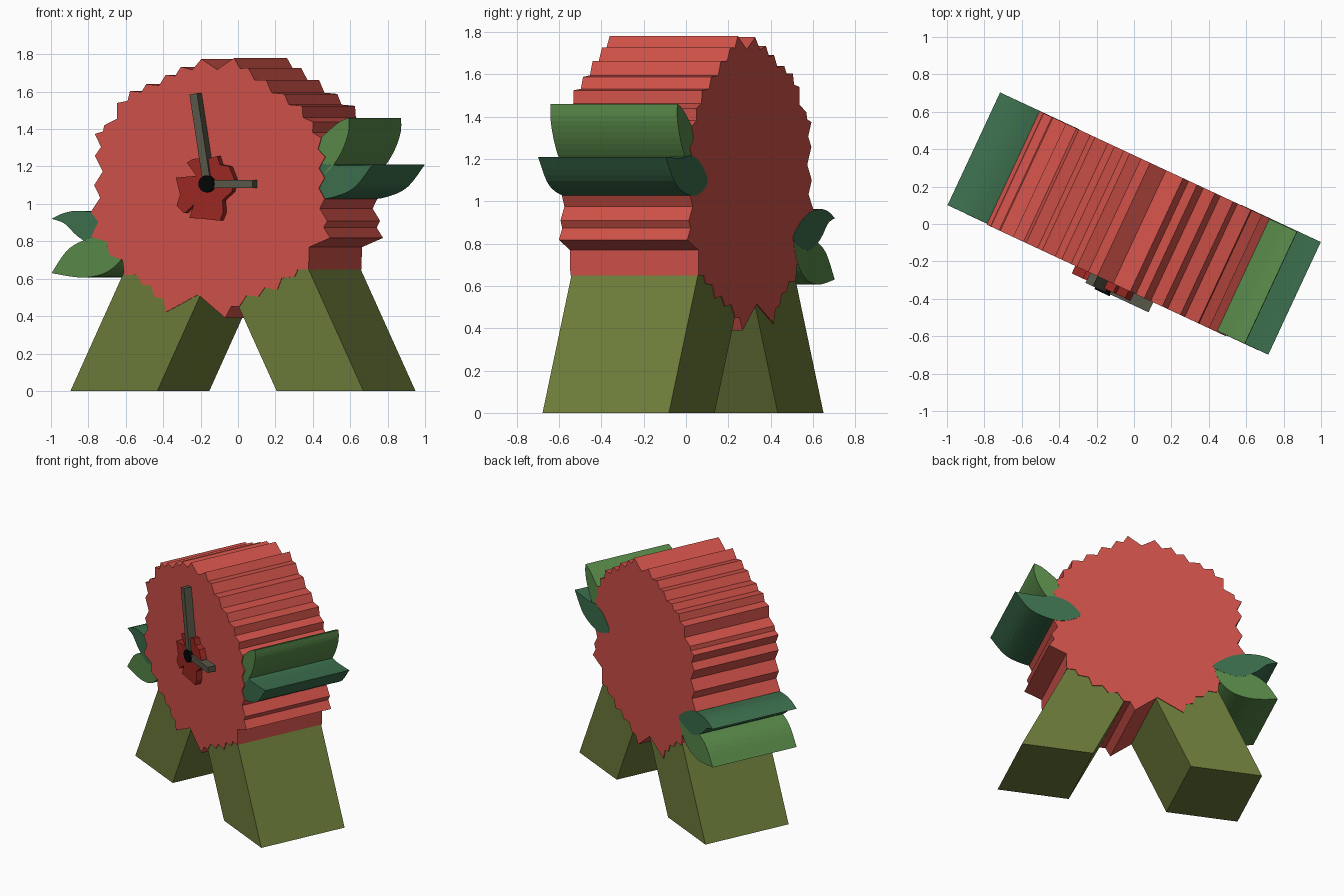
import bpy, bmesh, math
from mathutils import Vector

if "Cube" in bpy.data.objects:
    bpy.data.objects.remove(bpy.data.objects["Cube"])

TURN = math.radians(-25)      # whole clock is turned about z
HUB = Vector((0.0, 1.1))      # clock centre (across, up)


def material(name, r, g, b):
    m = bpy.data.materials.new(name)
    m.diffuse_color = tuple((c / 255) ** 2.2 for c in (r, g, b)) + (1,)
    m.use_nodes = True
    m.node_tree.nodes["Principled BSDF"].inputs["Base Color"].default_value = m.diffuse_color
    return m


def slab(name, pts, front, back, mat):
    """Extrude a front-view outline from depth front to depth back."""
    bm = bmesh.new()
    face = bm.faces.new([bm.verts.new((u, front, z)) for u, z in pts])
    ext = bmesh.ops.extrude_face_region(bm, geom=[face])
    moved = [g for g in ext["geom"] if isinstance(g, bmesh.types.BMVert)]
    bmesh.ops.translate(bm, verts=moved, vec=(0, back - front, 0))
    bmesh.ops.recalc_face_normals(bm, faces=bm.faces)
    me = bpy.data.meshes.new(name)
    bm.to_mesh(me)
    bm.free()
    me.materials.append(mat)
    ob = bpy.data.objects.new(name, me)
    ob.rotation_euler.z = TURN
    bpy.context.collection.objects.link(ob)
    return ob


def smooth_outline(pts, sharp=0, steps=4):
    """Closed Catmull-Rom curve, keeping the first point as a sharp tip."""
    p = [Vector(q) for q in pts]
    n = len(p)
    out = []
    for i in range(n):
        b, c = p[i], p[(i + 1) % n]
        a = p[i - 1] if i != sharp else b
        d = p[(i + 2) % n] if (i + 1) % n != sharp else c
        for s in range(steps):
            t = s / steps
            out.append(0.5 * (2 * b + (c - a) * t + (2 * a - 5 * b + 4 * c - d) * t ** 2
                              + (3 * b - a - 3 * c + d) * t ** 3))
    return out


def bar(name, start, end, width, front, back, mat):
    a, b = Vector(start), Vector(end)
    d = (b - a).normalized()
    n = Vector((-d.y, d.x)) * width / 2
    return slab(name, [a - n, b - n, b + n, a + n], front, back, mat)


red = material("petal_red", 205, 82, 74)
dark_red = material("centre_red", 155, 45, 40)
olive = material("stem_olive", 108, 122, 60)
green = material("leaf_green", 88, 135, 74)
teal = material("leaf_dark_green", 62, 110, 78)
grey = material("hand_grey", 88, 88, 74)
black = material("hub_black", 12, 14, 14)

# Jagged flower body: tooth tips, with a notch cut between each pair
tips = [(.134, 1.78), (.217, 1.727), (.323, 1.663), (.43, 1.588), (.535, 1.524),
        (.60, 1.438), (.648, 1.353), (.67, 1.251), (.667, 1.139), (.667, 1.027),
        (.683, .909), (.70, .818), (.573, .65), (.49, .61), (.388, .54),
        (.276, .503), (.163, .45), (.081, .39), (-.267, .422), (-.335, .503),
        (-.41, .57), (-.515, .62), (-.604, .727), (-.71, .824), (-.712, .957),
        (-.692, 1.10), (-.688, 1.257), (-.688, 1.374), (-.633, 1.42),
        (-.557, 1.54), (-.48, 1.604), (-.385, 1.64), (-.27, 1.69),
        (-.18, 1.733), (-.06, 1.775)]
outline = []
for i, tip in enumerate(tips):
    a, b = Vector(tip), Vector(tips[(i + 1) % len(tips)])
    notch = HUB + ((a + b) / 2 - HUB) * (1 - 0.45 * (b - a).length)
    outline += [a, notch]
slab("flower_body", outline, -.336, .333, red)

# Splayed legs, mirrored about the centre line
for side, name in ((-1, "left_leg"), (1, "right_leg")):
    top, lean = .68, .497
    slab(name, [(.03 + side * u, z) for u, z in
                ((.352, 0), (.864, 0), (.864 - lean * top, top), (.352 - lean * top, top))],
         -.331, .328, olive)

# Leaves
slab("right_upper_leaf", smooth_outline(
    [(.807, 1.46), (.805, 1.38), (.76, 1.27), (.68, 1.17), (.56, 1.1),
     (.49, 1.1), (.52, 1.2), (.60, 1.31), (.68, 1.385), (.755, 1.44)]),
    -.33, .331, green)
slab("right_lower_leaf", smooth_outline(
    [(.946, 1.21), (.85, 1.095), (.75, 1.045), (.63, 1.025), (.53, 1.05),
     (.475, 1.10), (.56, 1.185), (.66, 1.215), (.75, 1.205), (.85, 1.205)]),
    -.33, .335, teal)
slab("left_upper_leaf", smooth_outline(
    [(-.946, .92), (-.87, .952), (-.78, .963), (-.66, .945), (-.55, .89),
     (-.48, .82), (-.58, .78), (-.68, .77), (-.79, .825), (-.87, .895)]),
    -.33, .335, teal)
slab("left_lower_leaf", smooth_outline(
    [(-.946, .63), (-.86, .745), (-.77, .80), (-.65, .825), (-.5, .81),
     (-.53, .71), (-.61, .64), (-.7, .612), (-.8, .608)]),
    -.33, .334, green)

# Small four-petal centre
slab("flower_centre", [(-.19, 1.14), (-.07, 1.15), (-.125, 1.22), (-.09, 1.24),
                       (-.045, 1.245), (-.03, 1.215), (.01, 1.245), (.055, 1.255),
                       (.07, 1.21), (.125, 1.2), (.155, 1.13), (.14, 1.065),
                       (.085, 1.02), (.09, .955), (.07, .91), (-.03, .92),
                       (-.11, .925), (-.085, .995), (-.14, .95), (-.185, .99), (-.165, 1.05)],
     -.38, -.32, dark_red)

# Hands and hub
bar("minute_hand", (0, 1.107), (-.08, 1.588), .045, -.395, -.335, grey)
bar("hour_hand", (0, 1.107), (.27, 1.107), .043, -.395, -.335, grey)
slab("hub", [(.045 * math.cos(math.tau * i / 24), 1.107 + .045 * math.sin(math.tau * i / 24))
             for i in range(24)], -.405, -.335, black)
